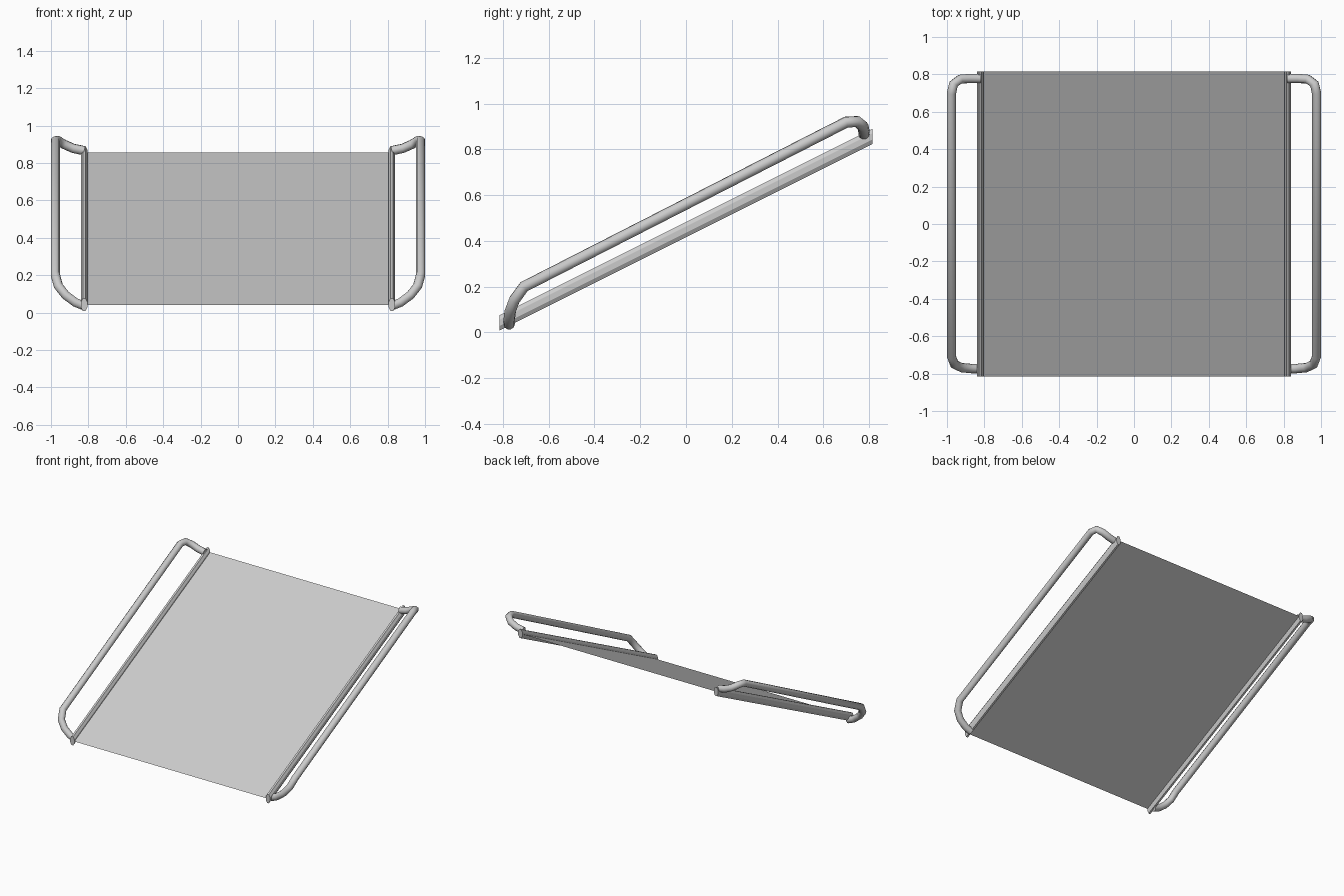
import bpy, math

if "Cube" in bpy.data.objects:
    bpy.data.objects.remove(bpy.data.objects["Cube"])

SIDE_Y = 0.815
Z_LOW, Z_HIGH = 0.042, 0.857


def add_mesh(name, verts, faces):
    me = bpy.data.meshes.new(name)
    me.from_pydata(verts, [], faces)
    me.update()
    ob = bpy.data.objects.new(name, me)
    bpy.context.collection.objects.link(ob)
    return ob


def smooth(ob, angle):
    bpy.ops.object.select_all(action='DESELECT')
    ob.select_set(True)
    bpy.context.view_layer.objects.active = ob
    bpy.ops.object.shade_smooth_by_angle(angle=math.radians(angle))


# sloping sheet
add_mesh("sloping_panel",
         [(-0.815, -SIDE_Y, Z_LOW), (0.815, -SIDE_Y, Z_LOW),
          (0.815, SIDE_Y, Z_HIGH), (-0.815, SIDE_Y, Z_HIGH)],
         [(0, 1, 2, 3)])


# edge bar: flattened eight-sided section with upright cut ends
def edge_bar(side, label):
    n = 8
    verts = []
    for y, z in ((-SIDE_Y, Z_LOW), (SIDE_Y, Z_HIGH)):
        for i in range(n):
            a = 2 * math.pi * (i + 0.5) / n
            verts.append((side * 0.8225 + 0.019 * math.cos(a), y,
                          z + 0.036 * math.sin(a)))
    faces = [(i, i + n, (i + 1) % n + n, (i + 1) % n) for i in range(n)]
    faces += [tuple(range(n)), tuple(reversed(range(n, 2 * n)))]
    smooth(add_mesh("edge_bar_" + label, verts, faces), 30)


# bent tube handrail, lower end to upper end
RAIL_PATH = [
    (0.822, -0.773, 0.036), (0.870, -0.773, 0.055), (0.922, -0.768, 0.094),
    (0.960, -0.750, 0.142), (0.976, -0.708, 0.200),
    (0.976, 0.700, 0.919), (0.965, 0.748, 0.922), (0.930, 0.774, 0.900),
    (0.880, 0.778, 0.878), (0.822, 0.778, 0.866),
]


def handrail(side, label):
    cu = bpy.data.curves.new("handrail_" + label, 'CURVE')
    cu.dimensions = '3D'
    sp = cu.splines.new('POLY')
    sp.points.add(len(RAIL_PATH) - 1)
    for p, (x, y, z) in zip(sp.points, RAIL_PATH):
        p.co = (side * x, y, z, 1.0)
    cu.bevel_depth = 0.025
    cu.bevel_resolution = 3
    cu.use_fill_caps = True
    ob = bpy.data.objects.new("handrail_" + label, cu)
    bpy.context.collection.objects.link(ob)
    bpy.ops.object.select_all(action='DESELECT')
    ob.select_set(True)
    bpy.context.view_layer.objects.active = ob
    bpy.ops.object.convert(target='MESH')
    smooth(bpy.context.view_layer.objects.active, 50)


for side, label in ((-1, "left"), (1, "right")):
    edge_bar(side, label)
    handrail(side, label)
